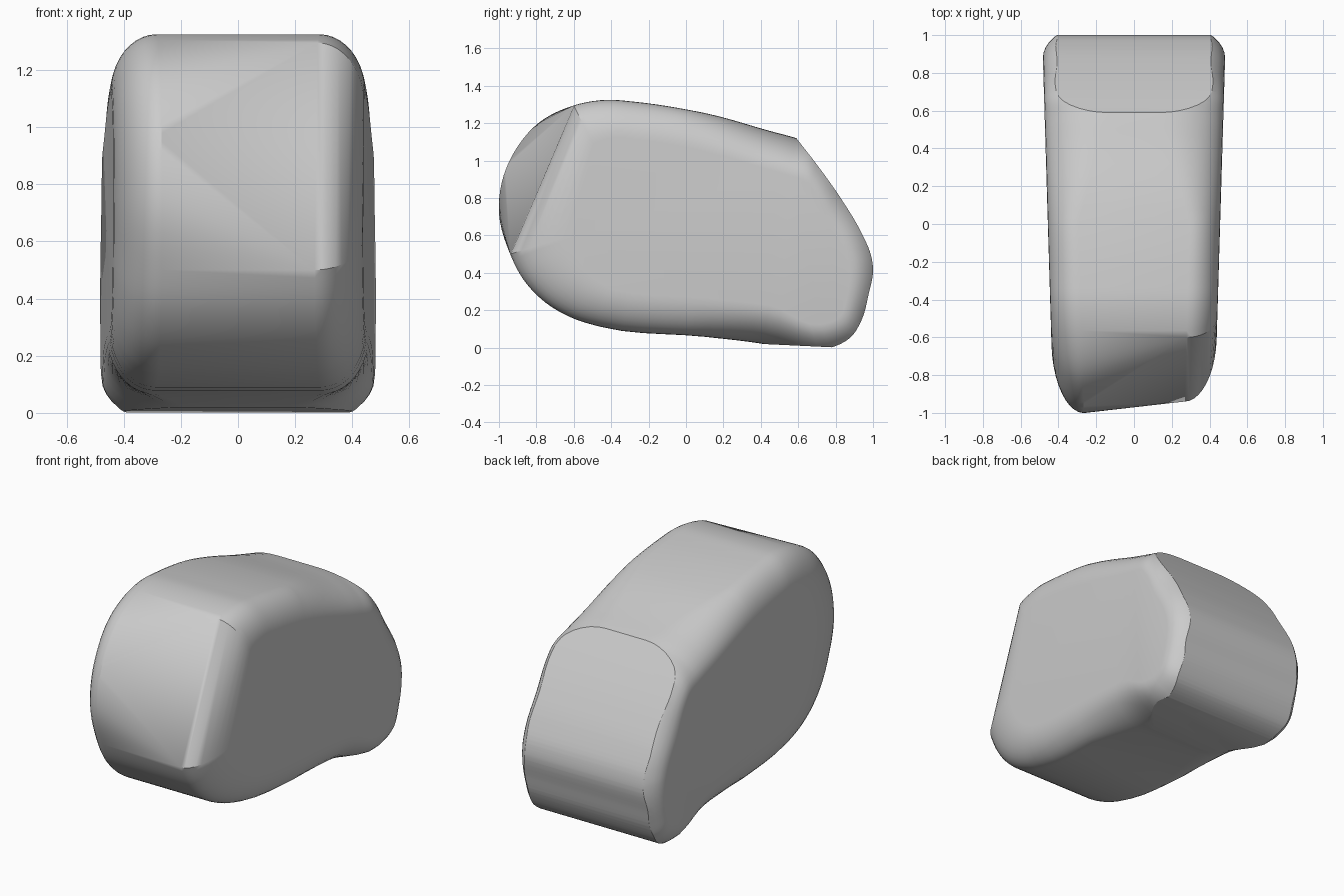
import bpy, bmesh, math
from mathutils import Vector

cube = bpy.data.objects.get("Cube")
if cube:
    bpy.data.objects.remove(cube)

grey = bpy.data.materials.new("plain_grey")
grey.use_nodes = True
grey.diffuse_color = (0.6, 0.6, 0.6, 1)
grey.node_tree.nodes["Principled BSDF"].inputs["Base Color"].default_value = (0.6, 0.6, 0.6, 1)


def spline(points, steps):
    """Closed smooth curve through the points."""
    pts = [Vector(p) for p in points]
    n = len(pts)
    out = []
    for i in range(n):
        a, b, c, d = (pts[(i + k) % n] for k in (-1, 0, 1, 2))
        # tangents limited by the span, so short and long spans meet cleanly
        l0, l1, l2 = (b - a).length, (c - b).length, (d - c).length
        m1 = ((b - a) / l0 * l1 + (c - b) / l1 * l0) / (l0 + l1) * l1
        m2 = ((c - b) / l1 * l2 + (d - c) / l2 * l1) / (l1 + l2) * l1
        for s in range(steps):
            t = s / steps
            out.append(b * (2*t**3 - 3*t**2 + 1) + m1 * (t**3 - 2*t**2 + t)
                       + c * (3*t**2 - 2*t**3) + m2 * (t**3 - t**2))
    return out


def loft(name, rings):
    """Skin a list of closed rings and cap both ends."""
    bm = bmesh.new()
    loops = [[bm.verts.new(p) for p in ring] for ring in rings]
    n = len(loops[0])
    for a, b in zip(loops, loops[1:]):
        for i in range(n):
            j = (i + 1) % n
            bm.faces.new((a[i], a[j], b[j], b[i]))
    bm.faces.new(loops[0])
    bm.faces.new(loops[-1])
    bmesh.ops.remove_doubles(bm, verts=bm.verts, dist=0.0005)
    bmesh.ops.triangulate(bm, faces=[f for f in bm.faces if len(f.verts) == 4])
    bmesh.ops.recalc_face_normals(bm, faces=bm.faces)
    mesh = bpy.data.meshes.new(name)
    bm.to_mesh(mesh)
    bm.free()
    mesh.materials.append(grey)
    obj = bpy.data.objects.new(name, mesh)
    bpy.context.collection.objects.link(obj)
    return obj


# Side outline of the body (y, z), running past the rear cut
TOP_END, LOW_END = Vector((-0.6, 1.295)), Vector((-0.94, 0.5))
outline = spline([
    (-1, 0.72), (-0.975, 0.92), (-0.91, 1.06), (-0.79, 1.2), TOP_END, (-0.42, 1.325),
    (-0.28, 1.315), (0.02, 1.27), (0.12, 1.25), (0.45, 1.158), (0.59, 1.12), (0.68, 1.09),
    (0.76, 1.02), (0.89, 0.84), (1.04, 0.57), (1.07, 0.43), (1.02, 0.15), (0.95, 0.01),
    (0.8, -0.06), (0.4, 0.022), (0.1, 0.058), (-0.45, 0.11), (-0.6, 0.155),
    (-0.75, 0.24), (-0.87, 0.365), LOW_END], 5)

SPINE_A, SPINE_B = Vector((-0.3, 0.7)), Vector((0.55, 0.5))


def inset(p, amount):
    """Move an outline point toward the body's spine; the front rounds wider."""
    along = SPINE_B - SPINE_A
    t = min(1, max(0, (p - SPINE_A).dot(along) / along.length_squared))
    inward = (SPINE_A + along * t - p).normalized()
    return p + inward * amount * (0.2 + 0.16 * max(0, inward.x) ** 2)


def body_ring(side, angle):
    ring = []
    for p in outline:
        # one front corner is planed flat between two end points
        if side > 0 and p.x < -0.6 and p.y > 0.5:
            p = TOP_END if p.y > 0.98 else LOW_END
        q = inset(p, 1 - math.cos(angle))
        crown = 0.16 + 0.3 * min(0.6, max(0, p.x))   # rounding widens to the rear
        half = 0.456 + 0.03 * q.x - crown * (1 - math.sin(angle))
        ring.append((side * half, q.x, q.y))
    return ring


LEVELS = [math.pi / 2 * i / 10 for i in range(11)]
body = loft("body", [body_ring(-1, a) for a in reversed(LEVELS)] + [body_ring(1, a) for a in LEVELS])

# Rear cut: everything outside this swept outline is trimmed off
rear = spline([(0.59, 1.12), (0.71, 0.965), (0.83, 0.795), (0.94, 0.61), (0.99, 0.49), (1, 0.42),
               (0.975, 0.28), (0.94, 0.15), (0.88, 0.055), (0.78, 0.002),
               (0.6, 0.0), (0.47, 1.28)], 5)[:46]
trim = [Vector((0.3, 1.51))] + rear + [Vector((0.4, 0.02)), Vector((0.2, 0.0)),
                                       Vector((-1.5, 0.0)), Vector((-1.5, 1.51))]
cutter = loft("rear_cutter", [[(x, p.x, p.y) for p in trim] for x in (-1, 1)])
cutter.hide_render = True

bpy.ops.object.select_all(action='DESELECT')
body.select_set(True)
bpy.context.view_layer.objects.active = body
cut = body.modifiers.new("rear_cut", 'BOOLEAN')
cut.operation = 'INTERSECT'
cut.solver = 'EXACT'
cut.object = cutter
bpy.ops.object.modifier_apply(modifier=cut.name)
bpy.data.objects.remove(cutter)
bpy.ops.object.shade_smooth_by_angle(angle=math.radians(26))
